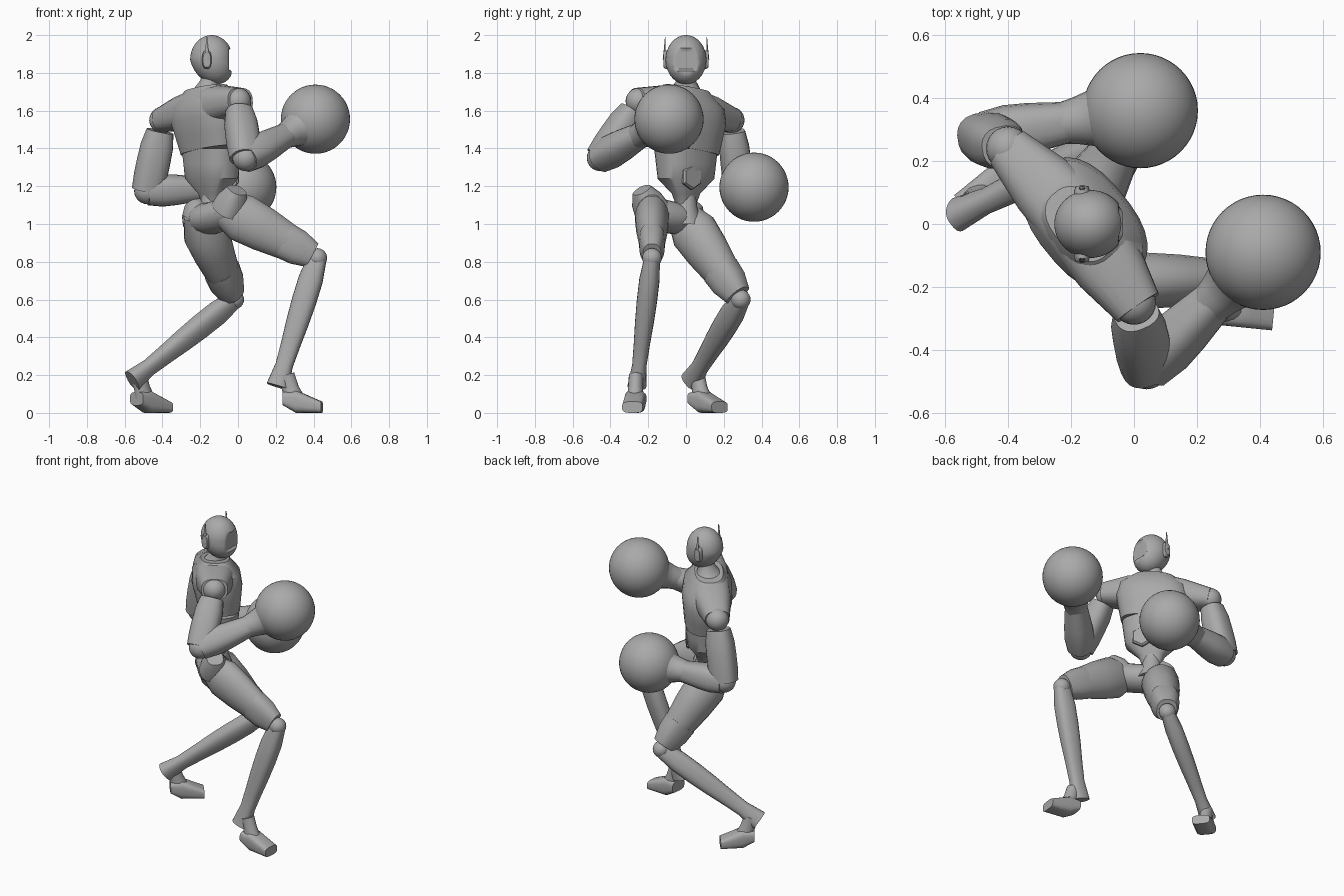
import bpy, bmesh
from math import cos, sin, pi, copysign
from mathutils import Vector

cube = bpy.data.objects.get("Cube")
if cube:
    bpy.data.objects.remove(cube)

shade = (0.4, 0.4, 0.4, 1)
grey = bpy.data.materials.new("plain grey")
grey.use_nodes = True
grey.diffuse_color = shade
grey.node_tree.nodes["Principled BSDF"].inputs["Base Color"].default_value = shade


def finish(name, bm):
    bmesh.ops.recalc_face_normals(bm, faces=bm.faces)
    mesh = bpy.data.meshes.new(name)
    bm.to_mesh(mesh)
    bm.free()
    mesh.materials.append(grey)
    part = bpy.data.objects.new(name, mesh)
    bpy.context.collection.objects.link(part)
    bpy.ops.object.select_all(action='DESELECT')
    part.select_set(True)
    bpy.context.view_layer.objects.active = part
    bpy.ops.object.shade_smooth_by_angle(angle=pi / 5)


def blend(values, t):
    """Value at fraction t along an evenly spaced list."""
    last = len(values) - 1
    i = min(int(t * last), last - 1)
    f = t * last - i
    return values[i] * (1 - f) + values[i + 1] * f


def skin(name, path, sizes, side, deep=1.0, power=2.0, axis=None, wide=None, sides=20):
    """Closed tube along a path, with one rounded ring for each size."""
    bm = bmesh.new()
    last = len(sizes) - 1
    centres = [blend(path, i / last) for i in range(last + 1)]
    loops = []
    for i, (centre, size) in enumerate(zip(centres, sizes)):
        along = axis or centres[min(i + 1, last)] - centres[max(i - 1, 0)]
        along = along.normalized()
        u = (side - along * side.dot(along)).normalized() * size
        w = along.cross(u).normalized() * (wide or size * deep)
        loop = []
        for k in range(sides):
            turn = 2 * pi * (k + .5) / sides
            c, s = [copysign(abs(q) ** (2 / power), q) for q in (cos(turn), sin(turn))]
            loop.append(bm.verts.new(centre + u * c + w * s))
        loops.append(loop)
    for low, high in zip(loops, loops[1:]):
        for k in range(sides):
            following = (k + 1) % sides
            bm.faces.new((low[k], low[following], high[following], high[k]))
    bm.faces.new(loops[0])
    bm.faces.new(loops[-1])
    finish(name, bm)


def ball(name, centre, radius, segments=24, scale=(1, 1, 1), shape=None):
    bm = bmesh.new()
    bmesh.ops.create_uvsphere(bm, u_segments=segments, v_segments=segments // 2, radius=radius)
    bmesh.ops.scale(bm, vec=Vector(scale), verts=bm.verts)
    if shape:
        for vert in bm.verts:
            shape(vert.co)
    bmesh.ops.translate(bm, vec=centre, verts=bm.verts)
    finish(name, bm)


# Joints of the fighting pose
X, Y, UP = Vector((1, 0, 0)), Vector((0, 1, 0)), Vector((0, 0, 1))
shoulders = {"right": Vector((0, -.25, 1.65)), "left": Vector((-.4, .24, 1.55))}
elbows = {"right": Vector((.04, -.455, 1.35)), "left": Vector((-.48, .28, 1.175))}
gloves = {"right": Vector((.41, -.09, 1.555)), "left": Vector((.02, .36, 1.195))}
hips = {"right": Vector((-.05, -.18, 1.07)), "left": Vector((-.2, 0, 1.02))}
knees = {"right": Vector((.42, -.18, .82)), "left": Vector((-.02, .29, .6))}
ankles = {"right": Vector((.21, -.26, .14)), "left": Vector((-.56, .03, .17))}
waist = Vector((-.14, 0, 1.15))
collar = Vector((-.17, 0, 1.62))
skull = Vector((-.14, 0, 1.87))

# The torso is turned: its own sideways and forward directions
slope = (shoulders["right"] - shoulders["left"]).normalized()
across = (slope - UP * slope.z).normalized()
forward = UP.cross(across)

# Torso
skin("abdomen", [waist - UP * .07, waist + UP * .25], [.05, .08, .16, .17, .18],
     across, deep=.68, power=2.5, axis=UP, sides=28)
skin("chest", [waist + UP * .24, collar + UP * .1], [.19, .21, .23, .22, .13],
     slope, deep=.66, power=2.5, axis=slope.cross(forward), sides=28)
skin("shoulder_yoke", [shoulders["left"], collar, shoulders["right"] + slope * .02],
     [.075, .11, .125, .115, .08], forward, deep=.85, power=2.6)
belly = waist + UP * .1 + across * .04 + forward * .09
skin("belly_plate", [belly, belly + forward * .022], [.07, .07, .06], across, sides=6)

# Neck and head
skin("neck", [collar + UP * .04, skull - UP * .07], [.12, .08, .055, .05], Y, deep=.9)


def face(p):
    """Push the chin forward, flatten the face and sink the visor."""
    if p.z < 0:
        p.x -= p.z / 5
    visor = abs(p.z) < .05 and abs(p.y) < .09
    p.x = min(p.x, .092 if visor else .105)


ball("head", skull, .13, 64, (.87, .83, 1), face)
for label, out in (("left", Y), ("right", -Y)):
    ear = skull - X * .025 + out * .095
    skin(label + "_ear_pad", [ear, ear + out * .025], [.05, .05, .04], UP, deep=.5, power=2.6)
    skin(label + "_ear_fin", [ear + out * .02, ear + out * .015 + UP * .12],
         [.015, .008, .003], X, deep=.6, sides=8)

# Pelvis and waist
skin("pelvis", [hips["left"] - across * .05, waist - UP * .12 - Y * .06,
                hips["right"] + across * .06], [.06, .1, .1, .1, .06], forward, deep=.85)
skin("waist_joint", [waist - UP * .15, waist + UP * .02], [.09, .06, .05], across)

for label in ("right", "left"):
    right = label == "right"
    # Arm ending in a big round glove
    shoulder, elbow, glove = shoulders[label], elbows[label], gloves[label]
    upper = (elbow - shoulder).normalized()
    fore = (glove - elbow).normalized()
    hinge = fore.cross(upper)
    ball(label + "_shoulder_joint", shoulder, .07)
    skin(label + "_upper_arm", [shoulder + upper * .06, elbow],
         [.065, .078, .08, .08, .075], hinge, deep=1.1, power=2.5)
    ball(label + "_elbow_joint", elbow, .07)
    skin(label + "_forearm", [elbow, glove - fore * .2],
         [.075, .085, .08, .07, .06], hinge, power=2.5)
    skin(label + "_cuff", [glove - fore * .26, glove - fore * .1],
         [.065, .075, .09, .14], hinge)
    ball(label + "_glove", glove, .183, 48)

    # Thigh with a raised hip flap and a cuff above the knee
    hip, knee, ankle = hips[label], knees[label], ankles[label]
    thigh = (knee - hip).normalized()
    flap = across * .07 + UP * .11 if right else UP * .09 - across * .05
    narrow = .7 if right else .88
    skin(label + "_hip_flap", [hip, hip + flap], [.09, .08, .05], forward, power=2.5)
    skin(label + "_thigh", [hip - thigh * .06, knee - thigh * .05],
         [.08, .13, .12, .1, .07], UP, deep=narrow)
    skin(label + "_knee_cuff", [knee - thigh * .2, knee - thigh * .03],
         [.1, .095, .07], UP, deep=narrow, power=2.5)
    ball(label + "_knee_joint", knee, .052)

    # Shin with a flared heel, and a wedge-shaped foot
    heading = X - Y * .1 if right else forward
    heading = heading.normalized()
    skin(label + "_shin", [knee, ankle], [.05, .065, .065, .06, .052, .046, .06],
         heading, deep=.82, power=2.5)
    ground = ankle - UP * ankle.z
    skin(label + "_ankle", [ground + heading * .045 + UP * .2, ground + heading * .09 + UP * .06],
         [.045, .045, .06], heading, deep=.85)
    skin(label + "_foot", [ground + heading * .03 + UP * .075, ground + heading * .235 + UP * .03],
         [.035, .06, .045, .03], UP, power=3.5, axis=heading, wide=.055)
